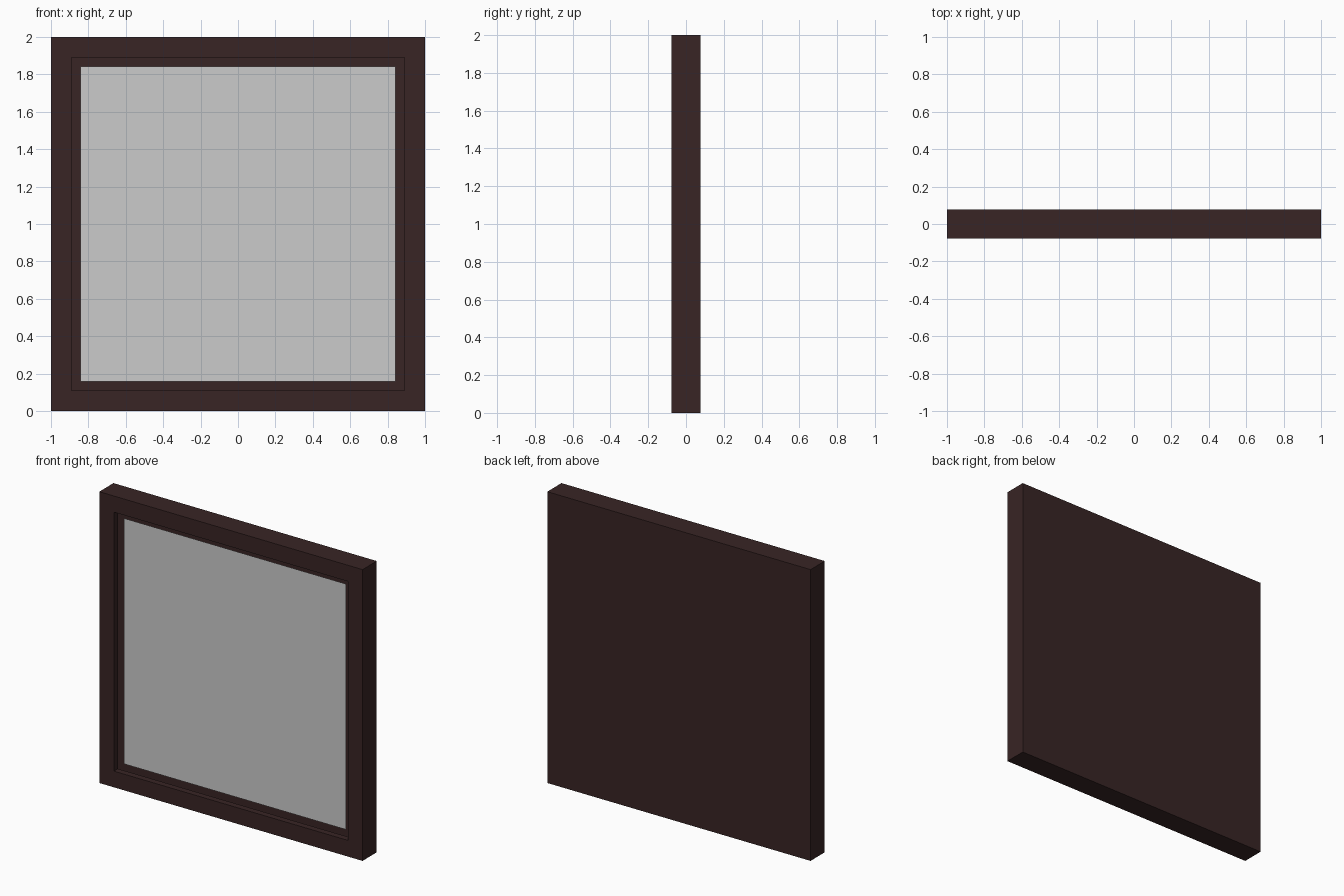
import bpy, bmesh
from mathutils import Matrix, Vector

if "Cube" in bpy.data.objects:
    bpy.data.objects.remove(bpy.data.objects["Cube"])

SIZE, DEPTH, BORDER, RECESS = 2.0, 0.154, 0.157, 0.043
INNER = SIZE - 2 * BORDER
FRONT = -DEPTH / 2


def make_object(name, bm, mat=None):
    mesh = bpy.data.meshes.new(name)
    bm.to_mesh(mesh)
    bm.free()
    obj = bpy.data.objects.new(name, mesh)
    bpy.context.collection.objects.link(obj)
    if mat:
        mesh.materials.append(mat)
    return obj


wood = bpy.data.materials.new("dark_wood")
wood.diffuse_color = (0.04, 0.018, 0.018, 1)
wood.use_nodes = True
wood.node_tree.nodes["Principled BSDF"].inputs["Base Color"].default_value = wood.diffuse_color

# Frame with closed back: a flat box whose front is inset and pushed in
bm = bmesh.new()
bmesh.ops.create_cube(bm, size=1, matrix=Matrix.Translation((0, 0, SIZE / 2))
                      @ Matrix.Diagonal((SIZE, DEPTH, SIZE, 1)))
bm.normal_update()
front = min(bm.faces, key=lambda f: f.calc_center_median().y)
bmesh.ops.inset_region(bm, faces=[front], thickness=BORDER)
floor = bmesh.ops.extrude_discrete_faces(bm, faces=[front])["faces"]
bmesh.ops.translate(bm, verts=floor[0].verts, vec=Vector((0, RECESS, 0)))
bmesh.ops.delete(bm, geom=floor, context='FACES_ONLY')
make_object("frame", bm, wood)

# Grey panel closing the recess, facing -y
bm = bmesh.new()
bmesh.ops.create_grid(bm, x_segments=1, y_segments=1, size=INNER / 2,
                      matrix=Matrix.Translation((0, FRONT + RECESS, SIZE / 2))
                      @ Matrix.Rotation(1.5707963, 4, 'X'))
make_object("panel", bm)
